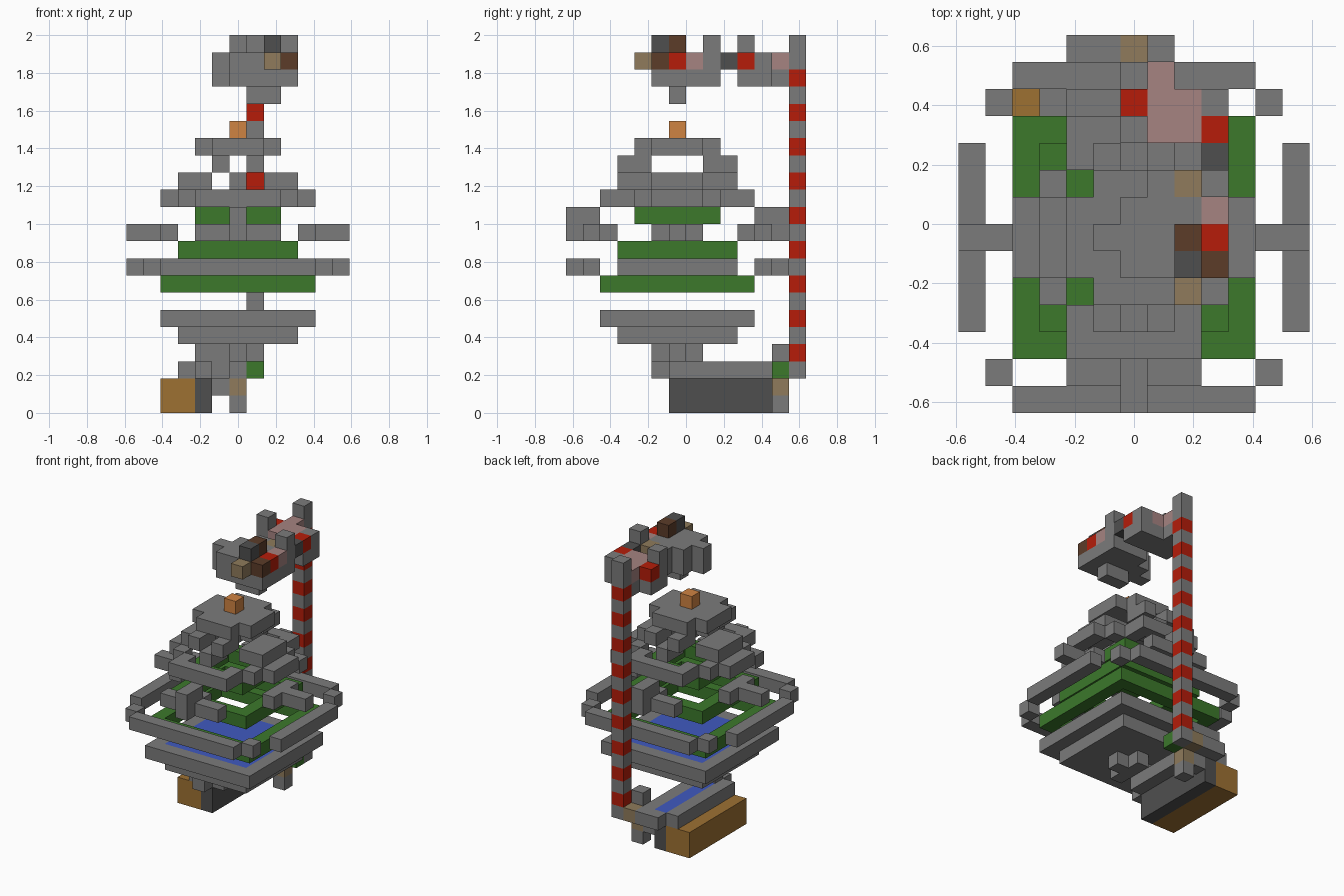
import bpy, bmesh
from mathutils import Matrix, Vector

cube = bpy.data.objects.get("Cube")
if cube:
    bpy.data.objects.remove(cube, do_unlink=True)

U = 2 / 22      # edge of one block
MID = 6         # centre cell of the fountain


def material(name, rgb):
    m = bpy.data.materials.new(name)
    m.use_nodes = True
    linear = [(c / 255) ** 2.2 for c in rgb] + [1]
    m.diffuse_color = linear
    m.node_tree.nodes["Principled BSDF"].inputs["Base Color"].default_value = linear
    return m


grey = material("stone grey", (122, 122, 122))
dark = material("dark grey", (80, 80, 80))
green = material("leaf green", (62, 120, 47))
red = material("signal red", (180, 34, 18))
brown = material("ochre brown", (156, 112, 54))
tan = material("tan", (142, 122, 92))
pink = material("dusty pink", (164, 130, 128))
blue = material("water blue", (66, 90, 190))
orange = material("orange", (206, 130, 68))
umber = material("dark brown", (92, 62, 45))


def span(v):
    """A cell index or an inclusive (first, last) pair."""
    return v if isinstance(v, tuple) else (v, v)


def blocks(name, mat, boxes):
    """One object made of boxes given as x, y, z cell spans."""
    bm = bmesh.new()
    for box in boxes:
        lo, hi = zip(*(span(v) for v in box))
        size = Vector([(b - a + 1) * U for a, b in zip(lo, hi)])
        low = Vector(((lo[0] - 6.5) * U, (lo[1] - 7) * U, lo[2] * U))
        bmesh.ops.create_cube(bm, size=1, matrix=Matrix.Translation(low + size / 2)
                              @ Matrix.Diagonal(size).to_4x4())
    me = bpy.data.meshes.new(name)
    bm.to_mesh(me)
    bm.free()
    me.materials.append(mat)
    ob = bpy.data.objects.new(name, me)
    bpy.context.collection.objects.link(ob)
    return ob


def flip(v):
    a, b = span(v)
    return (2 * MID - b, 2 * MID - a)


def mirrored(boxes):
    """Repeat boxes on all four sides of the fountain axis."""
    out = set()
    for x, y, z in boxes:
        for mx in (span(x), flip(x)):
            for my in (span(y), flip(y)):
                out.add((mx, my, span(z)))
    return sorted(out)


def ring(r, z):
    """Square frame, r cells out from the axis."""
    full, inner = (MID - r, MID + r), (MID - r + 1, MID + r - 1)
    return mirrored([(full, MID - r, z), (MID - r, inner, z)])


def square(r, z):
    return [((MID - r, MID + r), (MID - r, MID + r), z)]


# Base: block, trough with water, and landing stage
blocks("base_block", brown, [((2, 3), (6, 12), (0, 1))])
blocks("base_block_side", dark, [(4, (6, 12), (0, 1))])
blocks("trough_walls", grey, [(3, (6, 12), 2), (5, (6, 12), 2), (4, 5, 2)])
blocks("trough_water", blue, [(4, (6, 12), 2)])
blocks("stage", grey, [((4, 5), 13, 2), (7, 13, 2), (6, 12, (2, 3)), (5, 12, 1), (6, 12, 0)])
blocks("stage_planks", tan, [(6, 13, 2), (6, 12, 1)])
blocks("stage_plant", green, [(7, 12, 2)])

# Striped pole
blocks("pole_red_bands", red, [(7, 13, k) for k in range(3, 20, 2)])
blocks("pole_grey_bands", grey, [(7, 13, k) for k in range(4, 20, 2)] + [(7, 13, (20, 21))])

# Water bowl
blocks("bowl_stem", grey, [((4, 7), MID, 3), (MID, (5, 7), 3)])
blocks("bowl_floor", grey, square(3, 4))
blocks("bowl_rim", grey, ring(4, 5))
blocks("bowl_water", blue, square(3, 5))

# Nested green frames
for r, z, label in ((4, 7, "lower"), (3, 9, "middle"), (2, 11, "upper")):
    blocks(label + "_green_frame", green, ring(r, z))

# Wide outer ring and the arms above it
blocks("outer_ring", grey, mirrored([((2, 10), 0, 8), (1, 1, 8), (0, (3, 9), 8)]))
blocks("ring_arms", grey, mirrored([((4, 8), 1, 10), (MID, 2, 10), (MID, 0, 10),
                                    (MID, (0, 1), 11), ((0, 1), MID, 10), (2, (5, 7), 10)]))

# Stepped crown
blocks("crown_ring", grey, mirrored([(2, (5, 7), 12), (3, 4, 12), (4, (2, 3), 12), ((5, 7), 2, 12)]))
blocks("crown_steps", grey, mirrored([((3, 4), (5, 7), 13), (MID, (3, 4), 13), (5, (3, 4), 14)]))
blocks("crown_top", grey, [((4, 8), (5, 7), 15), ((5, 7), (4, 8), 15)])
blocks("crown_light", orange, [(MID, MID, 16)])

# Front figure hanging above the crown
blocks("front_figure_body", grey, [((7, 8), 6, 18), (5, 6, (19, 20)), ((6, 7), (5, 7), (19, 20)),
                                   ((8, 9), (5, 7), 19), (8, (5, 7), 20),
                                   ((7, 9), 8, 19), (7, 8, 20), (9, 8, (20, 21))])
blocks("front_figure_nose", tan, [(8, 4, 20), (8, 8, 20)])
blocks("front_figure_hair", umber, [(9, 5, 20), (8, 6, 21)])
blocks("front_figure_cap", dark, [(8, 5, 21)])
blocks("front_figure_sleeve", red, [(9, 6, 20)])
blocks("front_figure_hand", pink, [(9, 7, 20)])
blocks("linking_bar", dark, [(9, 9, 20)])

# Rear figure beside the pole
blocks("rear_figure_body", grey, [((6, 9), (10, 11), 19), (7, 12, 19), (6, 10, (20, 21)), (9, 11, 20)])
blocks("rear_figure_skin", pink, [((7, 8), (10, 11), 20), (7, 12, 20)])
blocks("rear_figure_sleeves", red, [(9, 10, 20), (6, 11, 20)])
